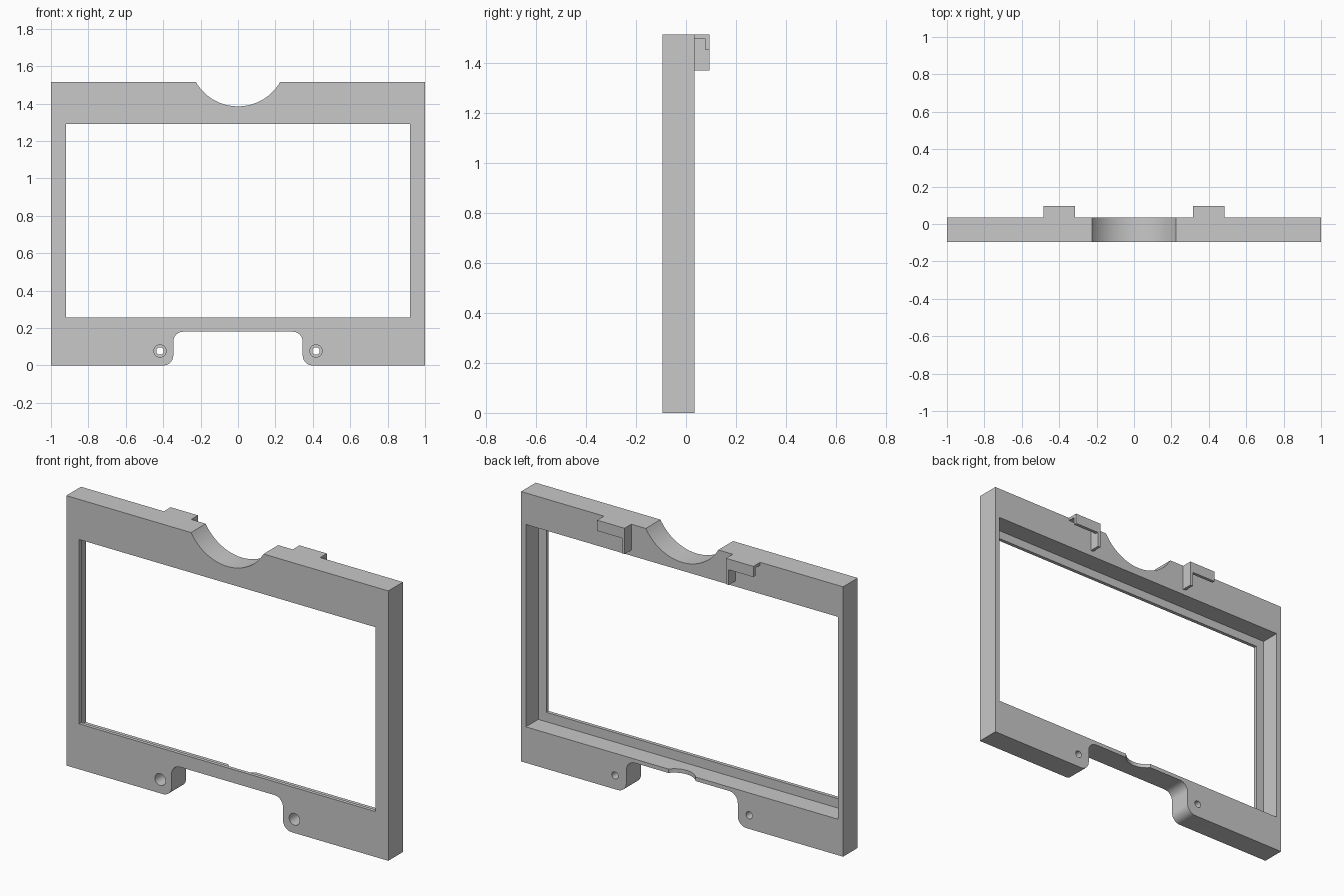
import bpy, bmesh, math
from mathutils import Vector

cube = bpy.data.objects.get("Cube")
if cube:
    bpy.data.objects.remove(cube, do_unlink=True)

FRONT, BACK, TOP = -0.095, 0.035, 1.515

grey = bpy.data.materials.new("plain_grey")
grey.use_nodes = True
grey.diffuse_color = (0.58, 0.58, 0.58, 1)
grey.node_tree.nodes["Principled BSDF"].inputs["Base Color"].default_value = (0.58, 0.58, 0.58, 1)


def prism(name, outline, depth):
    """Solid made by sweeping a closed outline along the depth vector."""
    bm = bmesh.new()
    face = bm.faces.new([bm.verts.new(p) for p in outline])
    swept = bmesh.ops.extrude_face_region(bm, geom=[face], use_keep_orig=True)
    moved = [g for g in swept["geom"] if isinstance(g, bmesh.types.BMVert)]
    bmesh.ops.translate(bm, verts=moved, vec=Vector(depth))
    bmesh.ops.recalc_face_normals(bm, faces=bm.faces)
    mesh = bpy.data.meshes.new(name)
    bm.to_mesh(mesh)
    bm.free()
    mesh.materials.append(grey)
    obj = bpy.data.objects.new(name, mesh)
    bpy.context.collection.objects.link(obj)
    return obj


def arc(cx, cz, r, start, end, steps):
    angles = [math.radians(start + (end - start) * i / steps) for i in range(steps + 1)]
    return [(cx + r * math.cos(a), cz + r * math.sin(a)) for a in angles]


def upright(name, points, y0, y1):
    return prism(name, [(x, y0, z) for x, z in points], (0, y1 - y0, 0))


def rectangle(w, z0, z1):
    return [(-w, z0), (w, z0), (w, z1), (-w, z1)]


# Frame outline: right half of the bottom notch, right side, top scoop, then mirrored
r = 0.053
notch = arc(0.346 - r, 0.18 - r, r, 90, 0, 8) + arc(0.346 + r, r, r, 180, 270, 8)
right_side = notch + [(1, 0), (1, TOP)]
scoop_r, scoop_z = 0.26, 1.645
edge = math.degrees(math.asin((scoop_z - TOP) / scoop_r))
scoop = arc(0, scoop_z, scoop_r, -edge, -180 + edge, 40)
left_side = [(-x, z) for x, z in reversed(right_side)]
frame = upright("frame", right_side + scoop + left_side, FRONT, BACK)

# Cutters: window, rear recess, screw holes, finger dent in the lower strip
cutters = [
    upright("window_cutter", rectangle(0.92, 0.255, 1.29), -0.2, 0.2),
    upright("recess_cutter", rectangle(0.97, 0.202, 1.338), -0.075, 0.2),
]
for x in (-0.417, 0.417):
    cutters.append(upright("screw_cutter", arc(x, 0.077, 0.02, 0, 345, 23), -0.2, 0.2))
    cutters.append(upright("screw_head_cutter", arc(x, 0.077, 0.033, 0, 345, 23), -0.2, -0.015))
dent = [(x, y, 0.15) for x, y in arc(0, 0.105, 0.11, 0, 354, 59)]
cutters.append(prism("dent_cutter", dent, (0, 0, 0.08)))

for c in cutters:
    c.hide_render = True
    mod = frame.modifiers.new(c.name, "BOOLEAN")
    mod.operation, mod.solver, mod.object = "DIFFERENCE", "EXACT", c
bpy.context.view_layer.update()
cut = bpy.data.meshes.new_from_object(frame.evaluated_get(bpy.context.evaluated_depsgraph_get()))
frame.modifiers.clear()
frame.data = cut
for c in cutters:
    bpy.data.objects.remove(c, do_unlink=True)

# Rear clips: a hooked top plate running outwards from a tall inner leg
hook = [(0.03, TOP), (0.095, TOP), (0.095, 1.455), (0.077, 1.455), (0.077, 1.499), (0.03, 1.499)]
leg = [(0.03, TOP), (0.095, TOP), (0.095, 1.37), (0.03, 1.37)]
for side, s in (("left", 1), ("right", -1)):
    prism(side + "_clip_hook", [(s * 0.332, y, z) for y, z in hook], (s * 0.153, 0, 0))
    prism(side + "_clip_leg", [(s * 0.315, y, z) for y, z in leg], (s * 0.017, 0, 0))

# Smooth the curved walls and keep the corners crisp
bpy.ops.object.select_all(action="DESELECT")
frame.select_set(True)
bpy.context.view_layer.objects.active = frame
bpy.ops.object.shade_smooth_by_angle(angle=math.radians(30))
